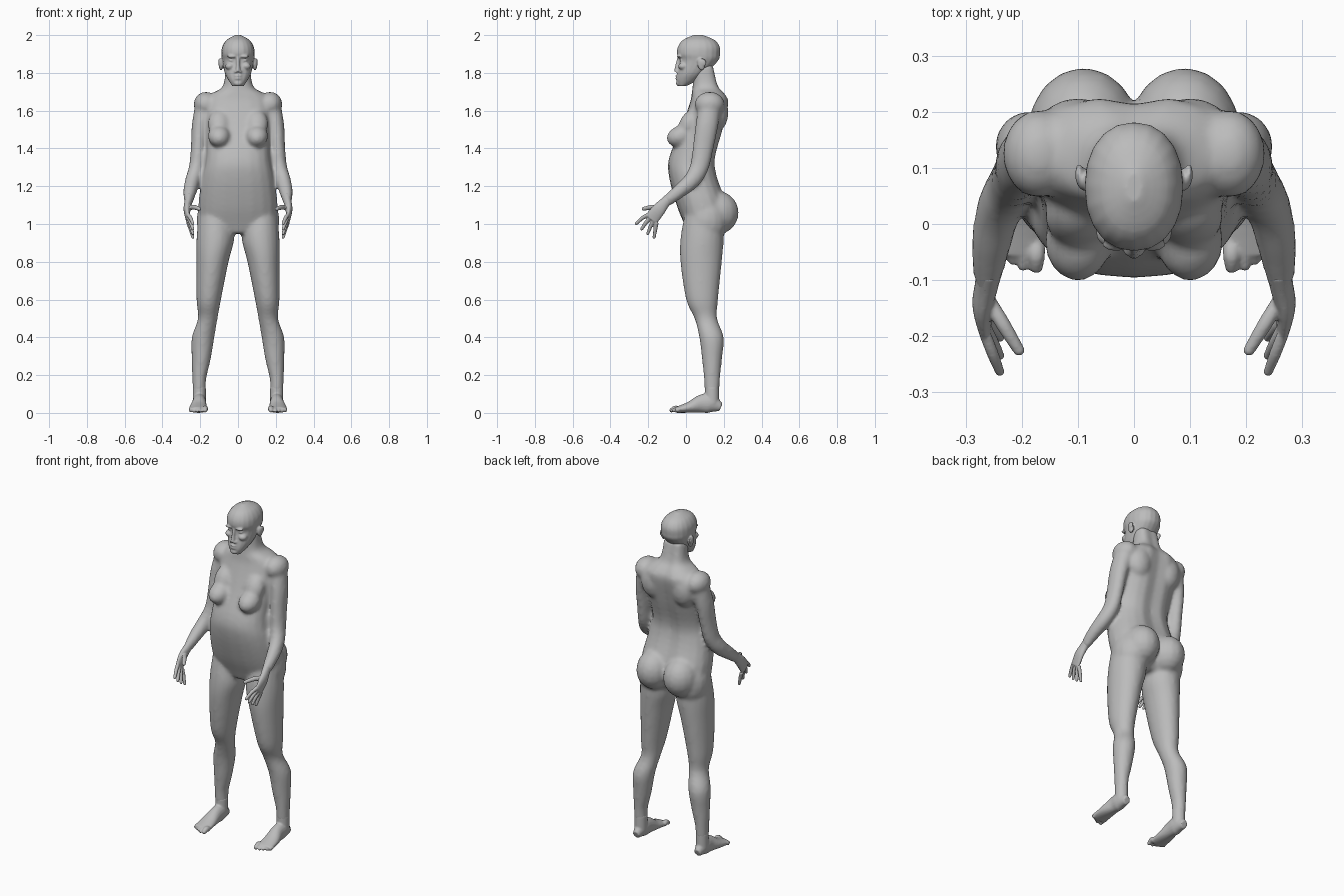
import bpy, bmesh, math
from mathutils import Vector, Matrix

if "Cube" in bpy.data.objects:
    bpy.data.objects.remove(bpy.data.objects["Cube"])

SEGMENTS, STEPS = 20, 4
SIDES = {"left": 1, "right": -1}


def make_material(name, color):
    material = bpy.data.materials.new(name)
    material.use_nodes = True
    material.diffuse_color = color
    shader = material.node_tree.nodes["Principled BSDF"]
    shader.inputs["Base Color"].default_value = color
    return material


clay = make_material("clay_grey", (.5, .5, .5, 1))


def knot(x, y, z, width, depth):
    """Cross-section of a limb, square to its path."""
    return Vector((x, y, z, width, depth))


def level(z, width, front, back, x=0):
    """Level cross-section reaching from front to back."""
    return Vector((x, (front + back) / 2, z, width, (back - front) / 2))


def spline(sections):
    """Interpolate the sections smoothly."""
    points = [sections[0], *sections, sections[-1]]
    for before, start, end, after in zip(points, points[1:], points[2:], points[3:]):
        leave, arrive = (end - before) / 2, (after - start) / 2
        for i in range(STEPS):
            t = i / STEPS
            ease = t * t * (3 - 2 * t)
            yield (start.lerp(end, ease) + leave * t * (1 - t) ** 2
                   - arrive * t * t * (1 - t))
    yield sections[-1]


def loft(bm, sections, side=1, flat=False, power=1.0, groove=0.0):
    """Skin a row of cross-sections into a closed tube."""
    sections = list(spline(sections))
    last = len(sections) - 1
    rings = []
    for i, section in enumerate(sections):
        across, through = Vector((1, 0, 0)), Vector((0, 1, 0))
        if not flat:
            step = sections[min(i + 1, last)] - sections[max(i - 1, 0)]
            tangent = Vector(step[:3]).normalized()
            across = (across - tangent * tangent.x).normalized()
            through = tangent.cross(across)
        ring = []
        for k in range(SEGMENTS):
            angle = math.tau * k / SEGMENTS
            c, s = (math.copysign(abs(value) ** power, value)
                    for value in (math.cos(angle), math.sin(angle)))
            point = Vector(section[:3]) + across * c * section[3] + through * s * section[4]
            if s > 0:
                point.y -= groove * math.exp(-(point.x / .035) ** 2)
            ring.append(bm.verts.new((point.x * side, point.y, point.z)))
        rings.append(ring)
    for lower, upper in zip(rings, rings[1:]):
        for k in range(SEGMENTS):
            n = (k + 1) % SEGMENTS
            bm.faces.new((lower[k], lower[n], upper[n], upper[k]))
    bm.faces.new(rings[0])
    bm.faces.new(rings[-1])


def ball(bm, center, size, side=1, tilt=0.0):
    """Ellipsoid, optionally tilted forwards or back."""
    x, y, z = center
    matrix = (Matrix.Translation((x * side, y, z)) @ Matrix.Rotation(tilt, 4, "X")
              @ Matrix.Diagonal((*size, 1)))
    bmesh.ops.create_uvsphere(bm, u_segments=16, v_segments=10, radius=1, matrix=matrix)


def digit(bm, base, tip, radius, side):
    """Finger or toe, slightly arched, with a rounded end."""
    base, tip = Vector(base), Vector(tip)
    middle = base.lerp(tip, .5) + Vector((0, 0, radius / 2))
    end = radius * .8
    loft(bm, [knot(*base, radius, radius), knot(*middle, radius, radius),
              knot(*tip, end, end)], side)
    ball(bm, center=tip, size=(end, end, end), side=side)


def fuse(name, bm, voxel, iterations):
    """Blend overlapping parts into one smooth skin."""
    bmesh.ops.recalc_face_normals(bm, faces=bm.faces)
    mesh = bpy.data.meshes.new(name)
    bm.to_mesh(mesh)
    bm.free()
    mesh.materials.append(clay)
    part = bpy.data.objects.new(name, mesh)
    bpy.context.collection.objects.link(part)
    remesh = part.modifiers.new("blend", "REMESH")
    remesh.mode = "VOXEL"
    remesh.voxel_size = voxel
    remesh.use_smooth_shade = True
    part.modifiers.new("soften", "SMOOTH").iterations = iterations


# Torso and neck
body = bmesh.new()
loft(body, [
    level(z=.95, width=.07, front=.01, back=.16),
    level(z=1, width=.19, front=-.01, back=.2),
    level(z=1.1, width=.21, front=-.05, back=.22),
    level(z=1.25, width=.19, front=-.09, back=.17),
    level(z=1.35, width=.17, front=-.09, back=.16),
    level(z=1.5, width=.17, front=-.03, back=.2),
    level(z=1.64, width=.18, front=.02, back=.23),
    level(z=1.69, width=.14, front=.03, back=.21),
    level(z=1.73, width=.08, front=.035, back=.18),
    level(z=1.84, width=.065, front=.04, back=.155),
], flat=True, power=.85, groove=.016)

for side in SIDES.values():
    # Chest
    ball(body, center=(.1, -.03, 1.465), size=(.06, .075, .055), side=side, tilt=.35)
    ball(body, center=(.1, .015, 1.53), size=(.06, .05, .08), side=side, tilt=-.45)
    # Hips
    ball(body, center=(.09, .165, 1.06), size=(.1, .115, .115), side=side)
    ball(body, center=(.13, .11, 1.02), size=(.09, .11, .13), side=side)
    # Shoulder blade and shoulder
    ball(body, center=(.1, .165, 1.59), size=(.075, .06, .1), side=side)
    ball(body, center=(.17, .125, 1.635), size=(.065, .08, .065), side=side)
    # Arm
    loft(body, [
        knot(x=.165, y=.13, z=1.64, width=.06, depth=.06),
        knot(x=.2, y=.11, z=1.52, width=.045, depth=.06),
        knot(x=.21, y=.09, z=1.4, width=.04, depth=.055),
        knot(x=.22, y=.07, z=1.3, width=.04, depth=.05),
        knot(x=.24, y=.03, z=1.23, width=.04, depth=.045),
        knot(x=.255, y=-.04, z=1.17, width=.035, depth=.037),
        knot(x=.262, y=-.11, z=1.115, width=.022, depth=.03),
    ], side)
    # Leg
    loft(body, [
        level(z=1.04, x=.12, width=.09, front=-.01, back=.2),
        level(z=.92, x=.12, width=.1, front=-.03, back=.2),
        level(z=.8, x=.135, width=.085, front=-.03, back=.19),
        level(z=.6, x=.155, width=.065, front=0, back=.17),
        level(z=.5, x=.16, width=.052, front=.045, back=.165),
        level(z=.4, x=.185, width=.06, front=.07, back=.2),
        level(z=.28, x=.195, width=.05, front=.085, back=.19),
        level(z=.18, x=.205, width=.037, front=.095, back=.18),
        level(z=.1, x=.205, width=.035, front=.1, back=.175),
    ], side, flat=True)
fuse("body", body, voxel=.011, iterations=6)

# Head
head = bmesh.new()
loft(head, [
    level(z=1.73, width=.03, front=-.04, back=0),
    level(z=1.76, width=.05, front=-.05, back=.06),
    level(z=1.8, width=.07, front=-.045, back=.11),
    level(z=1.865, width=.083, front=-.035, back=.17),
    level(z=1.9, width=.088, front=-.048, back=.18),
    level(z=1.94, width=.083, front=-.042, back=.178),
    level(z=1.975, width=.06, front=-.015, back=.15),
    level(z=2, width=.015, front=.04, back=.09),
], flat=True, power=.92)
# Nose
loft(head, [
    knot(x=0, y=-.035, z=1.885, width=.009, depth=.01),
    knot(x=0, y=-.042, z=1.85, width=.009, depth=.012),
    knot(x=0, y=-.05, z=1.805, width=.013, depth=.014),
])
# Lips and chin
for height in (1.785, 1.77):
    ball(head, center=(0, -.045, height), size=(.02, .011, .007))
ball(head, center=(0, -.04, 1.745), size=(.022, .013, .015))
for side in SIDES.values():
    # Brow, eye and cheek
    ball(head, center=(.032, -.036, 1.887), size=(.026, .013, .008), side=side)
    ball(head, center=(.034, -.022, 1.866), size=(.015, .013, .009), side=side)
    ball(head, center=(.043, -.015, 1.835), size=(.025, .026, .02), side=side)
    # Nostril
    ball(head, center=(.012, -.045, 1.806), size=(.009, .011, .008), side=side)
    # Ear
    ball(head, center=(.09, .08, 1.845), size=(.012, .02, .033), side=side, tilt=.2)
    ball(head, center=(.098, .088, 1.855), size=(.007, .02, .022), side=side, tilt=.2)
fuse("head", head, voxel=.005, iterations=3)

for label, side in SIDES.items():
    # Palm
    hand = bmesh.new()
    loft(hand, [
        knot(x=.258, y=-.08, z=1.14, width=.023, depth=.03),
        knot(x=.263, y=-.11, z=1.115, width=.021, depth=.028),
        knot(x=.27, y=-.145, z=1.075, width=.018, depth=.036),
        knot(x=.265, y=-.185, z=1.025, width=.011, depth=.038),
    ], side)
    # Fingers fan out from the knuckles
    for i in range(4):
        knuckle = Vector((.264, -.2 + .015 * i, 1.05 - .014 * i))
        angle = .65 + i / 4
        reach = Vector((-.025, -.08 * math.cos(angle), -.08 * math.sin(angle)))
        digit(hand, knuckle, knuckle + reach, radius=.0105, side=side)
    # Thumb
    digit(hand, base=(.26, -.135, 1.085), tip=(.205, -.225, 1.08), radius=.013, side=side)
    fuse(label + "_hand", hand, voxel=.004, iterations=3)

    # Ankle
    foot = bmesh.new()
    loft(foot, [level(z=height, x=.205, width=.035, front=.1, back=.175)
                for height in (.14, .05)], side, flat=True)
    # Foot
    loft(foot, [
        knot(x=.205, y=.185, z=.03, width=.02, depth=.022),
        knot(x=.205, y=.13, z=.05, width=.036, depth=.05),
        knot(x=.205, y=.08, z=.048, width=.037, depth=.048),
        knot(x=.21, y=.02, z=.03, width=.046, depth=.03),
        knot(x=.21, y=-.055, z=.015, width=.05, depth=.015),
    ], side)
    # Big toe, then the smaller ones in a slanting row
    digit(foot, base=(.174, -.035, .018), tip=(.174, -.076, .014), radius=.0155, side=side)
    for i in range(4):
        digit(foot, base=(.197 + .018 * i, -.03, .017),
              tip=(.198 + .0175 * i, -.077 + .011 * i, .011), radius=.0105, side=side)
    fuse(label + "_foot", foot, voxel=.005, iterations=3)
